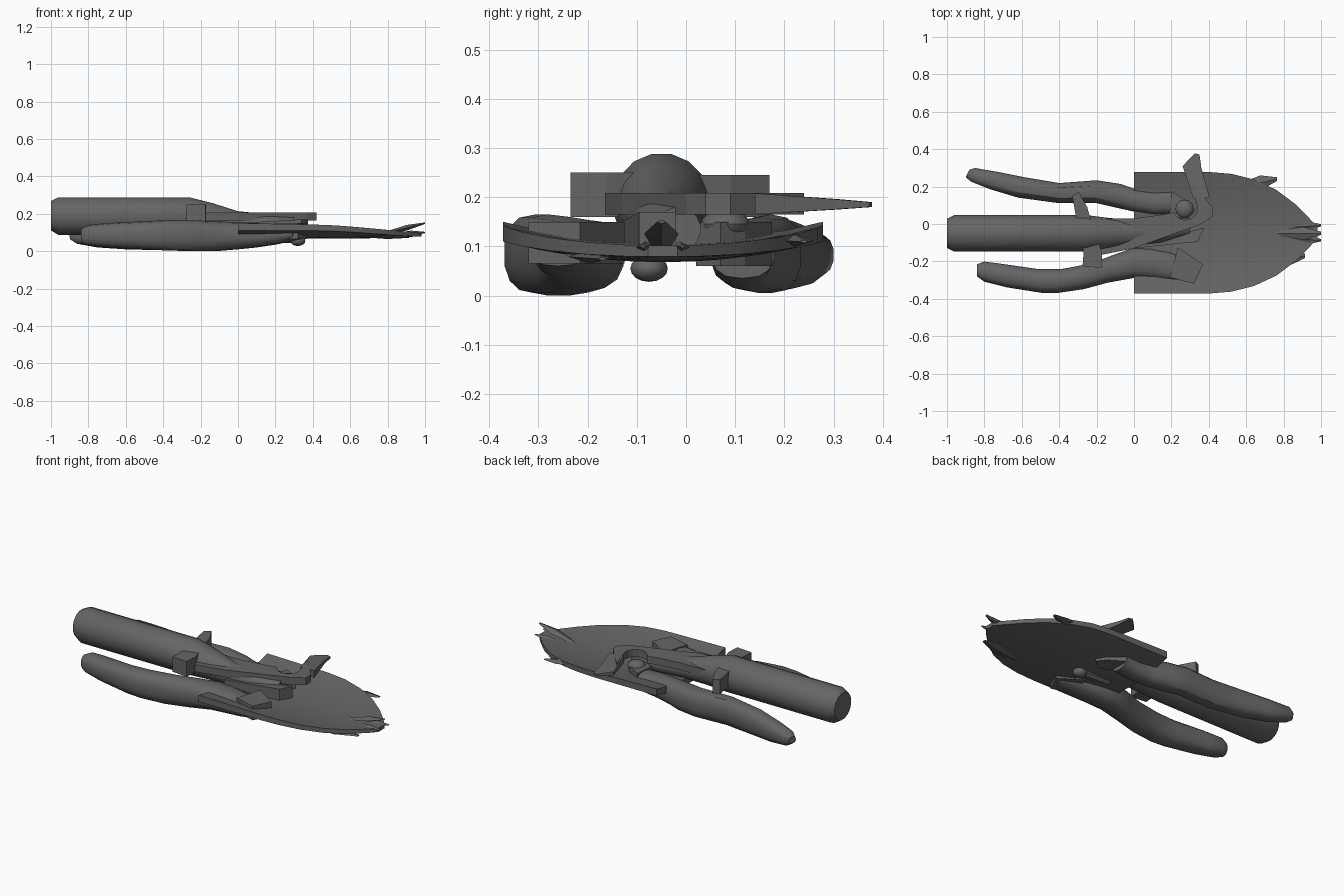
import bpy, bmesh
from math import cos, sin, pi, radians, copysign

grey = bpy.data.materials.new("dark_grey")
grey.diffuse_color = (.13, .13, .13, 1)


def finish(name, bm, smooth=True):
    bmesh.ops.recalc_face_normals(bm, faces=bm.faces)
    me = bpy.data.meshes.new(name)
    bm.to_mesh(me)
    bm.free()
    me.materials.append(grey)
    ob = bpy.data.objects.new(name, me)
    bpy.context.collection.objects.link(ob)
    if smooth:
        bpy.ops.object.select_all(action='DESELECT')
        ob.select_set(True)
        bpy.context.view_layer.objects.active = ob
        bpy.ops.object.shade_smooth_by_angle(angle=radians(32))
    return ob


def loft(name, rings, smooth=True):
    bm = bmesh.new()
    vs = [[bm.verts.new(p) for p in r] for r in rings]
    n = len(vs[0])
    for a, b in zip(vs, vs[1:]):
        for i in range(n):
            j = (i + 1) % n
            bm.faces.new((a[i], a[j], b[j], b[i]))
    bm.faces.new(vs[0])
    bm.faces.new(vs[-1])
    return finish(name, bm, smooth)


def tube(name, stations, n=14, power=1):
    # each station: x, y min, y max, z min, z max, lean; power < 1 squares the section
    rings = []
    for x, y0, y1, z0, z1, lean in stations:
        ring = []
        for i in range(n):
            a = 2 * pi * (i + .5) / n
            c, s = (copysign(abs(f) ** power, f) for f in (cos(a), sin(a)))
            ring.append((x + lean * c, (y0 + y1) / 2 + (y1 - y0) / 2 * c,
                         (z0 + z1) / 2 + (z1 - z0) / 2 * s))
        rings.append(ring)
    return loft(name, rings)


def slab(name, outline, z0, z1):
    return loft(name, [[(x, y, z) for x, y in outline] for z in (z0, z1)], False)


# main barrel with long tapering nose
tube("barrel", [
    (-1, -.13, .03, .11, .27, 0), (-.96, -.15, .05, .085, .29, 0),
    (-.26, -.15, .05, .085, .29, 0), (-.14, -.135, .035, .09, .26, 0),
    (0, -.115, .02, .09, .215, 0), (.15, -.10, .035, .09, .20, 0),
    (.30, -.06, .03, .09, .18, 0)], 16)

# two curved side limbs
tube("left_limb", [
    (-.89, .25, .29, .06, .10, .01), (-.86, .225, .30, .04, .125, .01),
    (-.75, .185, .28, .02, .14, .02), (-.6, .14, .25, .01, .155, .02),
    (-.4, .11, .22, .005, .165, 0), (-.2, .11, .235, .005, .165, 0),
    (-.08, .085, .215, .005, .16, .01), (0, .065, .19, .01, .155, 0),
    (.1, .05, .175, .02, .15, 0), (.2, .05, .18, .035, .145, 0)], 14, .8)
tube("right_limb", [
    (-.84, -.28, -.215, .04, .12, 0), (-.80, -.31, -.20, .03, .14, 0),
    (-.7, -.34, -.21, .02, .15, -.02), (-.5, -.37, -.24, .01, .16, -.01),
    (-.4, -.37, -.24, .005, .165, .01), (-.25, -.35, -.21, .0, .165, .02),
    (-.12, -.315, -.16, .0, .16, .02), (0, -.29, -.125, .01, .155, 0),
    (.1, -.295, -.13, .02, .15, -.01), (.2, -.31, -.15, .035, .145, -.01),
    (.32, -.32, -.20, .06, .14, .03)], 14, .8)

# broad dished prow shell
YC = -.047
rings = []
for x, w in [(0, .325), (.2, .325), (.4, .325), (.52, .315), (.64, .285),
             (.76, .23), (.86, .155), (.94, .075), (.98, .03)]:
    def bottom(y, x=x):
        return .068 + .012 * max(0, x - .7) / .3 + .042 * (y / .325) ** 2
    ys = [w * (i / 5 - 1) for i in range(11)]
    rings.append([(x, YC + y, bottom(y)) for y in ys] +
                 [(x, YC + y, bottom(y) + .04 - .018 * x) for y in reversed(ys)])
loft("prow_shell", rings)


def spike(name, base, tip, w, h):
    (x0, y0, z0), (x1, y1, z1) = base, tip
    xm, ym, zm = (x0 + .6 * (x1 - x0), y0 + .6 * (y1 - y0), z0 + .6 * (z1 - z0))

    def ring(x, y, z, k):
        return [(x, y - w * k, z), (x, y, z - h * k), (x, y + w * k, z), (x, y, z + h * k)]
    return loft(name, [ring(x0, y0, z0, .4), ring(xm, ym, zm, 1), ring(x1, y1, z1, .25)], False)


# pointed tips around the shell rim
spike("centre_spike", (.76, -.05, .09), (1, -.05, .15), .035, .015)
for i, dy in enumerate((-.04, .04)):
    spike(f"nose_spike_{i}", (.82, YC + dy * .7, .09), (1, YC + dy, .10), .025, .014)
spike("left_rim_spike", (.54, .19, .115), (.765, .24, .11), .04, .013)
spike("right_rim_spike", (.62, -.23, .085), (.915, -.17, .075), .045, .014)

# slanted crossbar over the barrel
slab("crossbar_left", [(-.33, .15), (-.295, .17), (-.25, .09), (-.22, -.02), (-.30, -.02)],
     .16, .245)
slab("crossbar_right", [(-.28, -.02), (-.21, -.02), (-.17, -.16), (-.175, -.235),
                        (-.275, -.225), (-.27, -.16)], .16, .25)

# flat hooked bracket with a rounded inner notch
notch = [(.275 + .065 * cos(a), .085 + .065 * sin(a))
         for a in [radians(200 + 23 * i) for i in range(9)]]
slab("hook_bracket", [(-.22, .03), (0, .03), (.15, .05)] + notch +
     [(.32, .16), (.29, .24), (.42, .09), (.42, .04), (.36, 0), (0, -.13), (-.2, -.17)],
     .165, .208)
loft("hook_blade", [
    [(.315, .14, .165), (.405, .14, .165), (.405, .14, .208), (.315, .14, .208)],
    [(.26, .31, .175), (.36, .30, .175), (.36, .30, .196), (.26, .31, .196)],
    [(.325, .378, .18), (.35, .372, .18), (.35, .372, .19), (.325, .378, .19)]], False)

# small wedge, foot cuff and connecting blocks
loft("side_wedge", [
    [(0, -.13, .10), (0, -.115, .10), (0, -.115, .15), (0, -.13, .15)],
    [(.34, -.095, .09), (.375, -.02, .09), (.375, -.02, .17), (.34, -.095, .17)]], False)
slab("foot_cuff", [(.235, -.125), (.37, -.215), (.32, -.32), (.19, -.285)], .065, .15)
slab("left_cuff", [(.19, .055), (.27, .02), (.33, .07), (.29, .12), (.20, .175)], .06, .15)

# rounded knob under the shell and stud above it
for name, loc, size in [("lower_knob", (.32, -.075, .055), (.04, .038, .027)),
                        ("upper_stud", (.27, .08, .145), (.05, .05, .03))]:
    bm = bmesh.new()
    bmesh.ops.create_uvsphere(bm, u_segments=12, v_segments=8, radius=1)
    for v in bm.verts:
        v.co = [loc[k] + v.co[k] * size[k] for k in range(3)]
    finish(name, bm)
tube("knob_stem", [(.12, -.10, -.05, .05, .10, 0), (.31, -.10, -.05, .04, .09, 0)], 8)
